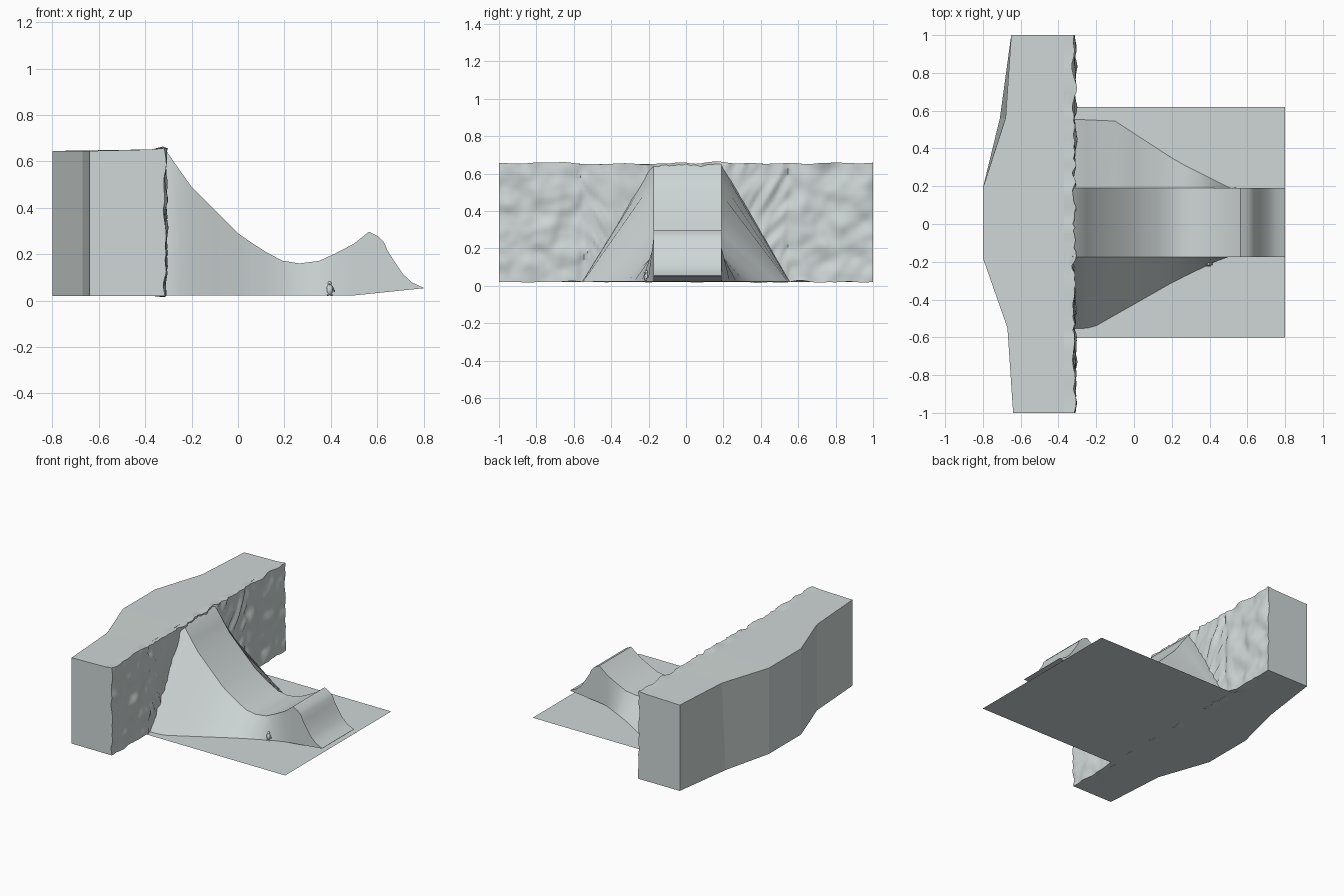
import bpy, bmesh, math
from mathutils import Vector, Matrix, noise

if "Cube" in bpy.data.objects:
    bpy.data.objects.remove(bpy.data.objects["Cube"])

ice = bpy.data.materials.new("pale_ice")
ice.diffuse_color = (0.62, 0.68, 0.67, 1)
ice.use_nodes = True
ice.node_tree.nodes["Principled BSDF"].inputs["Base Color"].default_value = ice.diffuse_color


def make(name, bm, angle=None, fix=True):
    if fix:
        bmesh.ops.recalc_face_normals(bm, faces=bm.faces)
    me = bpy.data.meshes.new(name)
    bm.to_mesh(me)
    bm.free()
    me.materials.append(ice)
    ob = bpy.data.objects.new(name, me)
    bpy.context.collection.objects.link(ob)
    if angle:
        bpy.ops.object.select_all(action='DESELECT')
        ob.select_set(True)
        bpy.context.view_layer.objects.active = ob
        bpy.ops.object.shade_smooth_by_angle(angle=math.radians(angle))
    return ob


def lerp_table(table, x):
    for (x0, y0), (x1, y1) in zip(table, table[1:]):
        if x <= x1:
            return y0 + (y1 - y0) * max(0, x - x0) / (x1 - x0)
    return table[-1][1]


# cliff block: (y, back x at the bottom, back x at the top)
back = [(-1, -.64, -.64), (-.55, -.67, -.67), (-.18, -.80, -.80),
        (.19, -.80, -.80), (.56, -.71, -.68), (1, -.65, -.65)]
FX = -0.345
bm = bmesh.new()
rows = []
for y, xb, xt in back:
    rows.append([bm.verts.new(p) for p in
                 ((xb, y, .02), (FX, y, .02), (FX, y, .652), (xt, y, .645))])
for a, b in zip(rows, rows[1:]):
    for i in range(4):
        j = (i + 1) % 4
        bm.faces.new((a[i], a[j], b[j], b[i]))
bm.faces.new(rows[0])
bm.faces.new(rows[-1])
make("cliff_block", bm)


# rugged cliff face: blobs on the outer panels, slanted streaks beside the ramp
def bump(y, z):
    a = abs(y)
    if a > .55:
        n = noise.noise(Vector((y * 9, z * 9, 3.1)))
        n += .35 * noise.noise(Vector((y * 20, z * 20, 7.7)))
    else:
        across, along = a * .86 - z * .5, a * .5 + z * .86
        n = noise.noise(Vector((across * 26, along * 7, 5 + math.copysign(2, y))))
    groove = max(0, 1 - abs(a - .555) / .018)
    return -.316 + .019 * max(-1.3, min(.85, n)) - .012 * groove


bm = bmesh.new()
NY, NZ = 110, 36
grid = []
for i in range(NY + 1):
    y = -1 + 2 * i / NY
    col = []
    for j in range(NZ + 1):
        z = .02 + .635 * j / NZ
        wob = noise.noise(Vector((y * 9, z * 4, 11)))
        zz = z + (.012 * wob if j in (0, NZ) else .006 * wob)
        col.append(bm.verts.new((bump(y, z), y, max(.004, zz))))
    grid.append(col)
for i in range(NY):
    for j in range(NZ):
        bm.faces.new((grid[i][j], grid[i + 1][j], grid[i + 1][j + 1], grid[i][j + 1]))
# rim folded back into the block
rim = [e for e in bm.edges if e.is_boundary]
new = bmesh.ops.extrude_edge_only(bm, edges=rim)["geom"]
for v in new:
    if isinstance(v, bmesh.types.BMVert):
        v.co.x = FX - .025
        v.co.z = .02 if v.co.z < .1 else (.652 if v.co.z > .6 else v.co.z)
make("rugged_cliff_face", bm, 50)

# ramp: profile (x, z), and where each side meets the ground (x, y)
profile = [(-.325, .652), (-.30, .632), (-.25, .56), (-.20, .49), (-.10, .39),
           (0, .29), (.06, .248), (.12, .21), (.19, .172), (.265, .16),
           (.35, .171), (.42, .203), (.50, .245), (.565, .297), (.605, .276),
           (.63, .25), (.645, .215), (.68, .16), (.71, .115), (.75, .078), (.80, .055)]
foot = {-1: [(-.33, -.555), (-.22, -.55), (.22, -.30), (.48, -.175), (.8, -.175)],
        1: [(-.33, .555), (-.10, .545), (.23, .33), (.51, .19), (.8, .19)]}
under = [(-.33, .021), (.5, .022), (.8, .053)]
bm = bmesh.new()
rows = []
for x, z in profile:
    zb = lerp_table(under, x)
    rows.append([bm.verts.new(p) for p in
                 ((x, lerp_table(foot[-1], x), zb), (x, -.175, z),
                  (x, .19, z), (x, lerp_table(foot[1], x), zb))])
for a, b in zip(rows, rows[1:]):
    for i in range(4):
        j = (i + 1) % 4
        bm.faces.new((a[i], a[j], b[j], b[i]))
bm.faces.new(rows[0])
bm.faces.new(rows[-1])
make("jump_ramp", bm, 22)

# ground sheet
bm = bmesh.new()
bm.faces.new([bm.verts.new(p) for p in
              ((-.35, -.60, .02), (.80, -.60, .02), (.80, .62, .02), (-.35, .62, .02))])
make("ground_sheet", bm, fix=False)

# little bird standing beside the ramp
bm = bmesh.new()


def blob(loc, size, tilt=0):
    m = (Matrix.Translation((.395 + loc[0], -.212 + loc[1], .02 + loc[2]))
         @ Matrix.Rotation(tilt, 4, 'Y') @ Matrix.Diagonal((*size, 1)))
    bmesh.ops.create_uvsphere(bm, u_segments=12, v_segments=8, radius=1, matrix=m)


blob((0, 0, .027), (.014, .012, .023))       # body
blob((0, 0, .053), (.008, .008, .010))       # head
blob((0, -.009, .052), (.002, .006, .002))   # beak
for s in (-1, 1):
    blob((s * .015, 0, .030), (.003, .006, .015), -s * .4)   # flippers
    blob((s * .008, -.004, .003), (.006, .009, .003))        # feet
make("bird", bm, 40)
